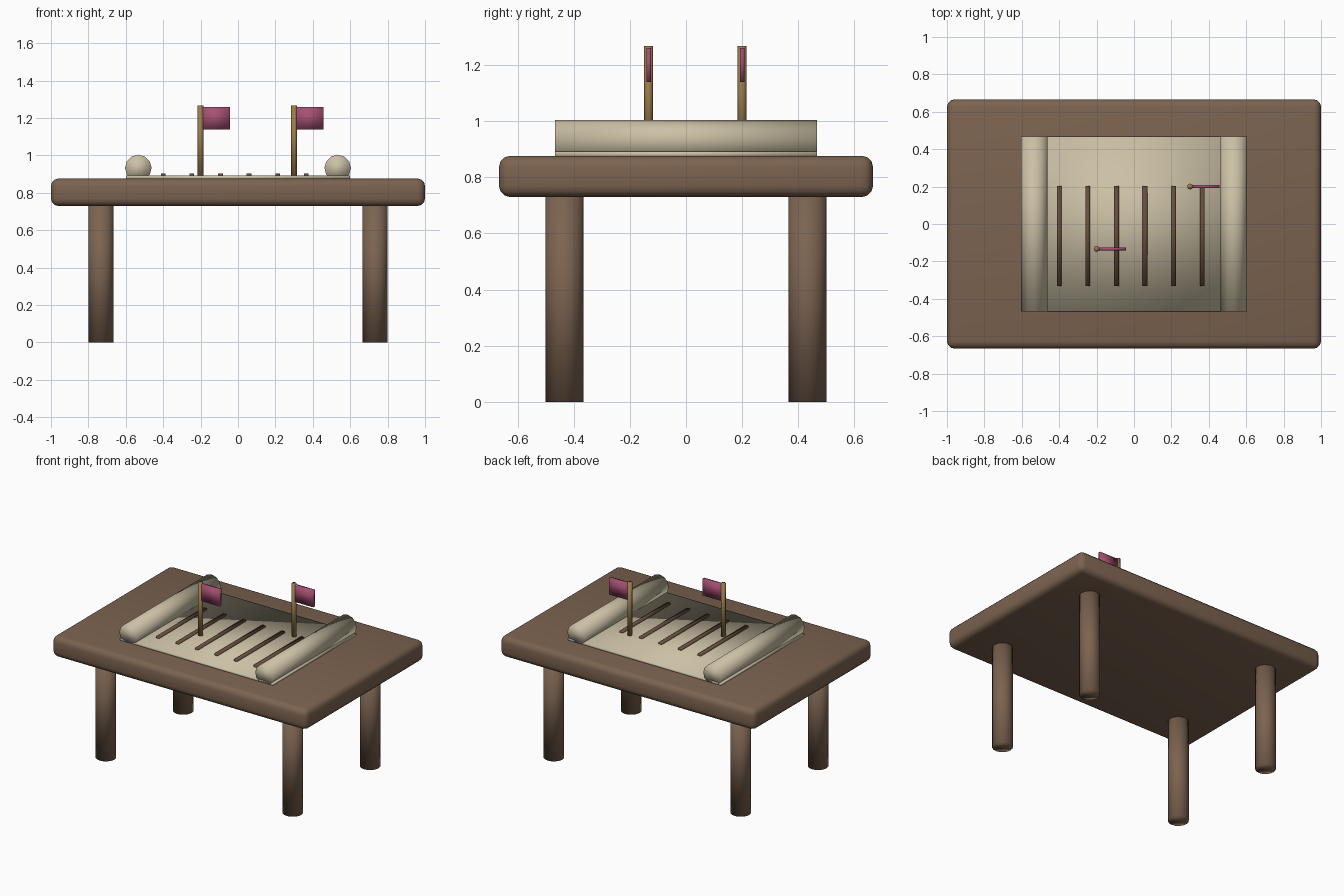
import bpy
from math import pi

cube = bpy.data.objects.get("Cube")
if cube:
    bpy.data.objects.remove(cube, do_unlink=True)


def material(name, rgb):
    mat = bpy.data.materials.new(name)
    mat.use_nodes = True
    mat.diffuse_color = (*rgb, 1)
    mat.node_tree.nodes["Principled BSDF"].inputs["Base Color"].default_value = (*rgb, 1)
    return mat


wood = material("brown wood", (0.20, 0.125, 0.08))
ink = material("dark brown ink", (0.13, 0.075, 0.045))
parchment = material("parchment", (0.60, 0.53, 0.38))
brass = material("brass", (0.32, 0.20, 0.07))
cloth = material("crimson cloth", (0.38, 0.08, 0.17))


def finish(obj, name, mat):
    obj.name = name
    obj.data.materials.append(mat)
    bpy.ops.object.transform_apply(location=False, rotation=True, scale=True)
    bpy.ops.object.shade_smooth()
    return obj


def box(name, center, size, mat):
    bpy.ops.mesh.primitive_cube_add(size=1, location=center)
    bpy.context.object.scale = size
    return finish(bpy.context.object, name, mat)


def cylinder(name, center, radius, length, sides, mat, tilt=0):
    bpy.ops.mesh.primitive_cylinder_add(vertices=sides, radius=radius, depth=length,
                                        location=center, rotation=(tilt, 0, 0))
    return finish(bpy.context.object, name, mat)


# Rounded table top
top = box("table_top", (0, 0, 0.803), (2, 1.333, 0.147), wood)
bevel = top.modifiers.new("rounded edges", "BEVEL")
bevel.width = 0.04
bevel.segments = 3

# Four round legs
for side, x in (("left", 0.733), ("right", -0.733)):
    for end, y in (("front", -0.433), ("back", 0.433)):
        cylinder(f"{end}_{side}_leg", (x, y, 0.37), 0.067, 0.74, 16, wood)

# Map sheet with a rolled edge on each side
box("map_sheet", (0, 0, 0.882), (1.2, 0.933, 0.02), parchment)
for side, x in (("left", 0.533), ("right", -0.533)):
    cylinder(f"{side}_map_roll", (x, 0, 0.933), 0.071, 0.933, 12, parchment, pi / 2)

# Raised ink lines
for i in range(6):
    box(f"map_line_{i + 1}", (-0.4 + 0.153 * i, -0.063, 0.895),
        (0.025, 0.535, 0.016), ink)

# Marker flags
for name, x, y in (("front", -0.2, -0.133), ("back", 0.3, 0.2)):
    cylinder(f"{name}_flag_pole", (x, y, 1.077), 0.016, 0.38, 8, brass)
    box(f"{name}_flag", (x + 0.08, y, 1.2), (0.153, 0.016, 0.12), cloth)
